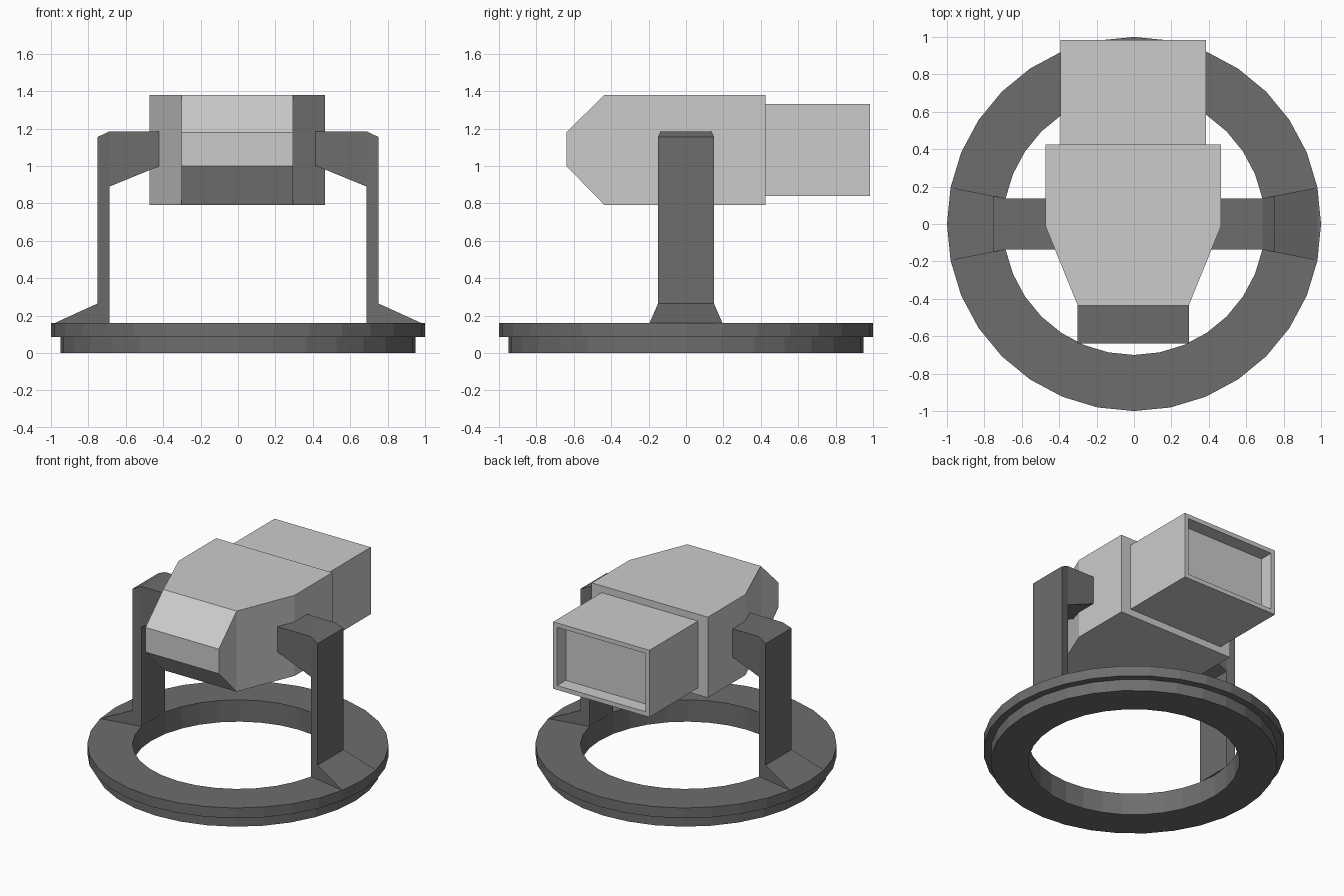
import bpy, bmesh, math

cube = bpy.data.objects.get("Cube")
if cube:
    bpy.data.objects.remove(cube, do_unlink=True)


def material(name, value):
    mat = bpy.data.materials.new(name)
    mat.use_nodes = True
    color = (value, value, value, 1)
    mat.diffuse_color = color
    mat.node_tree.nodes["Principled BSDF"].inputs["Base Color"].default_value = color
    return mat


LIGHT = material("light grey", 0.6)
DARK = material("dark grey", 0.155)


def finish(name, bm, mat):
    bmesh.ops.recalc_face_normals(bm, faces=bm.faces)
    mesh = bpy.data.meshes.new(name)
    bm.to_mesh(mesh)
    bm.free()
    mesh.materials.append(mat)
    obj = bpy.data.objects.new(name, mesh)
    bpy.context.collection.objects.link(obj)
    return obj


def bridge(bm, a, b):
    """Join two closed vertex loops with quads."""
    n = len(a)
    for i in range(n):
        j = (i + 1) % n
        bm.faces.new((a[i], a[j], b[j], b[i]))


def ring(name, inner, outer, z0, z1, sides=32):
    bm = bmesh.new()
    loops = []
    for r, z in ((inner, z0), (outer, z0), (outer, z1), (inner, z1)):
        angles = [math.tau * i / sides for i in range(sides)]
        loops.append([bm.verts.new((r * math.cos(a), r * math.sin(a), z)) for a in angles])
    for k in range(4):
        bridge(bm, loops[k], loops[(k + 1) % 4])
    return finish(name, bm, DARK)


def loft(stations, centre=-0.004):
    """Rectangular sections (y, half width, bottom, top) joined along y."""
    bm = bmesh.new()
    loops = [[bm.verts.new((centre + x, y, z))
              for x, z in ((-w, lo), (w, lo), (w, hi), (-w, hi))]
             for y, w, lo, hi in stations]
    for a, b in zip(loops, loops[1:]):
        bridge(bm, a, b)
    bm.faces.new(loops[0])
    back = bm.faces.new(loops[-1])
    bmesh.ops.recalc_face_normals(bm, faces=bm.faces)
    return bm, back


def prism(name, profile, side):
    """Extrude an (x, z) profile across y, widening along the ring's radial lines."""
    bm = bmesh.new()
    loops = []
    for s in (-1, 1):
        loops.append([bm.verts.new((side * x, s * max(0.137, 0.199 * x), z))
                      for x, z in profile])
    bridge(bm, *loops)
    for loop in loops:
        bm.faces.new(loop)
    return finish(name, bm, DARK)


# Stepped base ring
ring("base_lower_ring", 0.70, 0.95, 0.0, 0.085)
ring("base_upper_ring", 0.70, 1.0, 0.085, 0.16)

# Support columns with flared feet, and the arms reaching into the body
column = [(0.687, 0.16), (0.98, 0.16), (0.75, 0.265), (0.75, 1.155), (0.687, 1.185)]
arm = [(0.687, 0.89), (0.687, 1.185), (0.38, 1.185), (0.38, 1.015)]
for label, side in (("left", 1), ("right", -1)):
    prism(label + "_column", column, side)
    prism(label + "_arm", arm, side)

# Main body with tapered sides and wedge nose
bm, _ = loft([(-0.64, 0.297, 1.0, 1.18), (-0.435, 0.297, 0.79, 1.38),
              (-0.01, 0.47, 0.79, 1.38), (0.425, 0.47, 0.79, 1.38)])
finish("main_body", bm, LIGHT)

# Rear housing with a recessed back
bm, back = loft([(0.40, 0.39, 0.84, 1.33), (0.985, 0.39, 0.84, 1.33)])
bmesh.ops.inset_region(bm, faces=[back], thickness=0.045)
floor = bmesh.ops.extrude_face_region(bm, geom=[back])
bmesh.ops.translate(bm, vec=(0, -0.1, 0),
                    verts=[v for v in floor["geom"] if isinstance(v, bmesh.types.BMVert)])
if back.is_valid:
    bm.faces.remove(back)
finish("rear_housing", bm, LIGHT)
